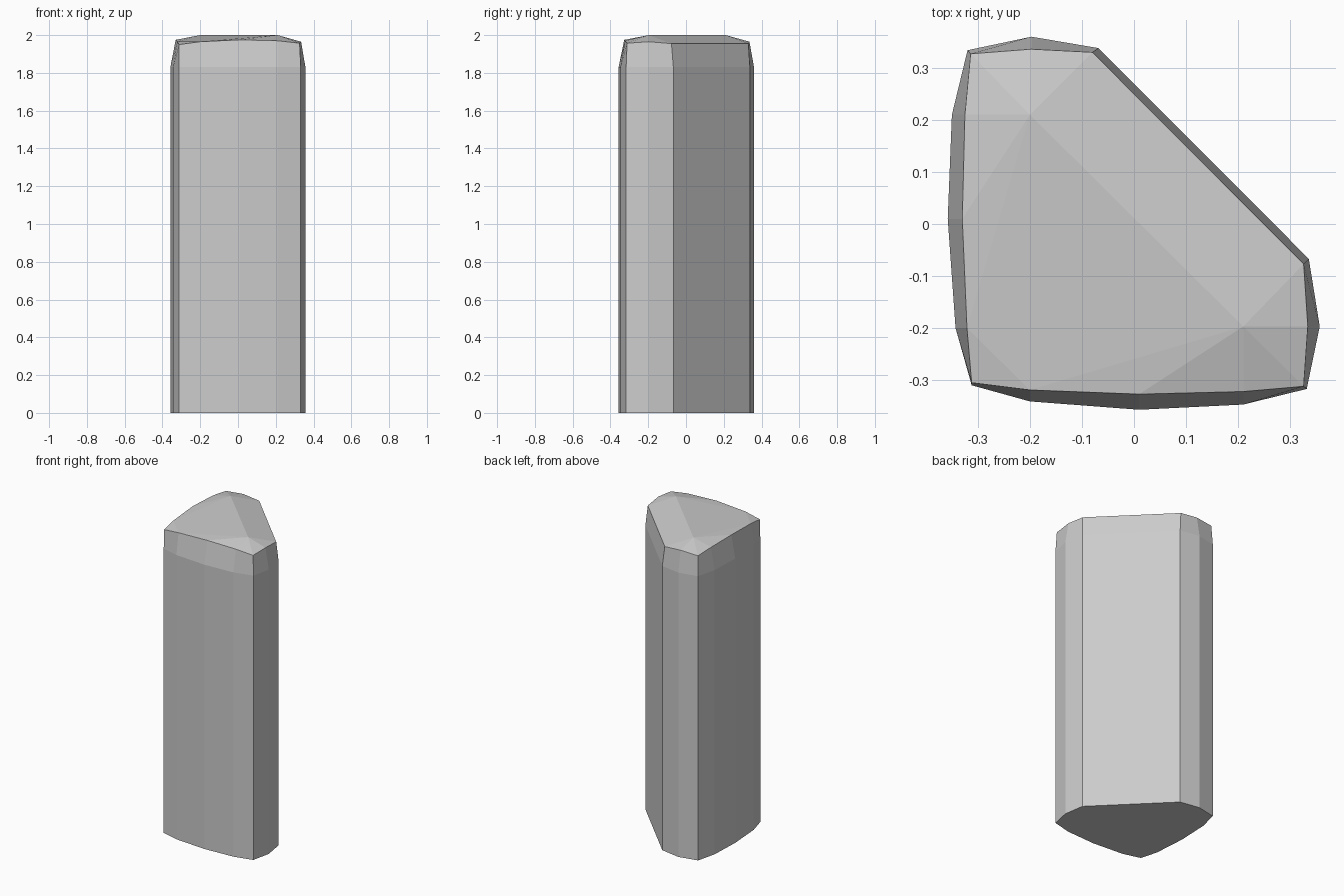
import bpy, bmesh

if "Cube" in bpy.data.objects:
    bpy.data.objects.remove(bpy.data.objects["Cube"])

# Column outline: one flat slanted side, the other sides gently bowed
outline = [(-0.312, -0.31), (-0.2, -0.341), (0.01, -0.357), (0.21, -0.347),
           (0.332, -0.317), (0.357, -0.197), (0.336, -0.067), (-0.068, 0.338),
           (-0.197, 0.36), (-0.32, 0.334), (-0.35, 0.21), (-0.358, 0.01),
           (-0.343, -0.2)]
# Rim where the worn sides meet the cap
rim = [(-0.312, -0.305, 1.95), (-0.2, -0.319, 1.965), (0.01, -0.327, 1.975),
       (0.21, -0.322, 1.97), (0.326, -0.312, 1.957), (0.334, -0.197, 1.965),
       (0.326, -0.077, 1.955), (-0.08, 0.33, 1.955), (-0.197, 0.336, 1.965),
       (-0.314, 0.327, 1.957), (-0.325, 0.21, 1.97), (-0.33, 0.01, 1.975),
       (-0.321, -0.2, 1.965)]

bm = bmesh.new()
n = len(outline)
rings = [[bm.verts.new((x, y, z)) for x, y in outline] for z in (0, 1.83)]
rings.append([bm.verts.new(p) for p in rim])

# Underside and walls
bm.faces.new(reversed(rings[0]))
for low, high in zip(rings, rings[1:]):
    for i in range(n):
        j = (i + 1) % n
        bm.faces.new((low[i], low[j], high[j], high[i]))

# Faceted cap: two high points joined by a diagonal ridge
top = rings[2]
a = bm.verts.new((-0.2, 0.21, 2))
b = bm.verts.new((0.21, -0.197, 2))
for peak, first, last in ((b, 1, 6), (a, 7, 12)):
    for i in range(first, last):
        bm.faces.new((peak, top[i], top[i + 1]))
bm.faces.new((top[6], top[7], a, b))
bm.faces.new((top[12], top[0], top[1]))
bm.faces.new((top[12], top[1], b, a))

bmesh.ops.recalc_face_normals(bm, faces=bm.faces)
mesh = bpy.data.meshes.new("stone_column")
bm.to_mesh(mesh)
bm.free()
bpy.context.collection.objects.link(bpy.data.objects.new("stone_column", mesh))
